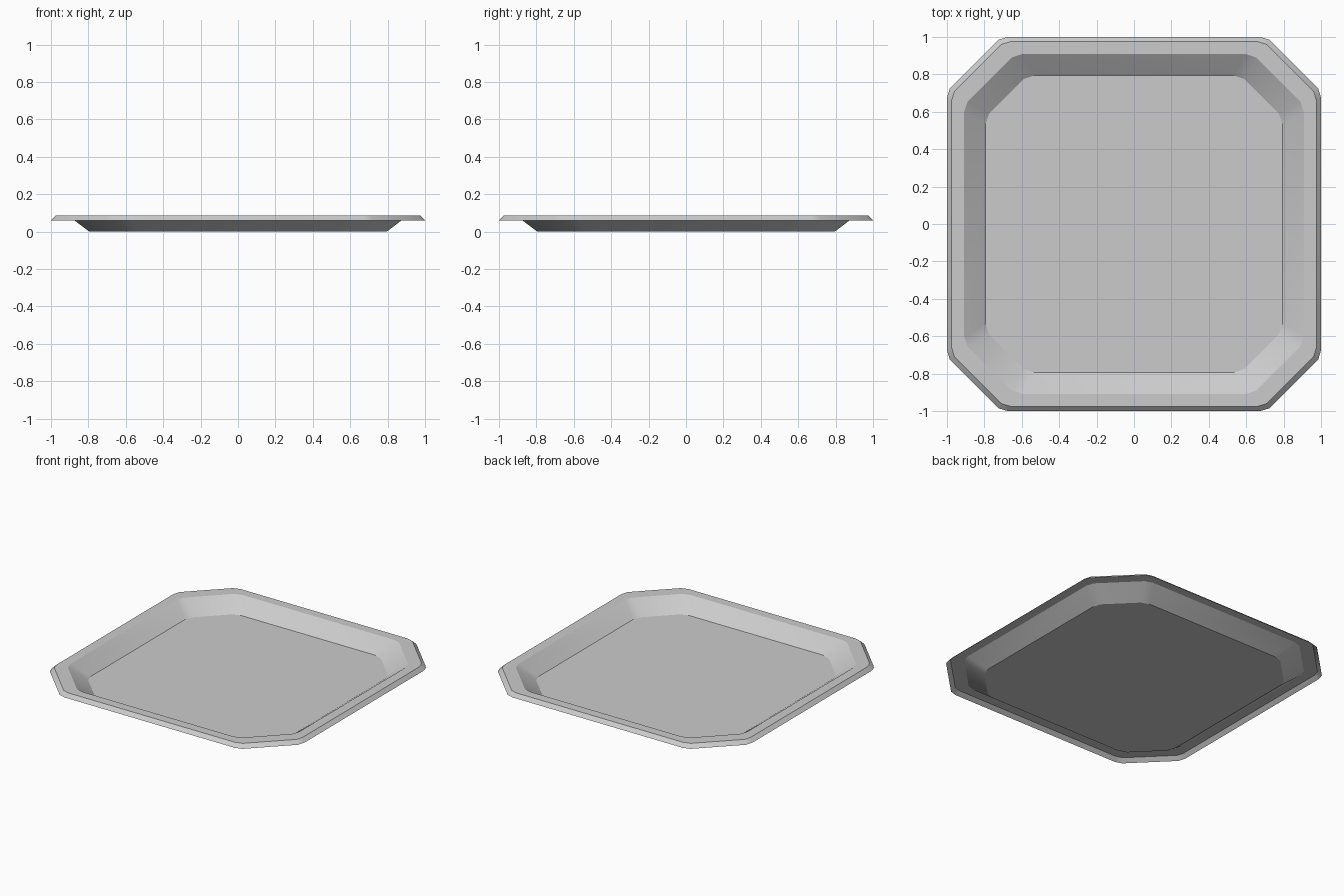
import bpy
import bmesh
import math

cube = bpy.data.objects.get("Cube")
if cube:
    bpy.data.objects.remove(cube, do_unlink=True)

# Plain grey plastic
grey = bpy.data.materials.new("light grey")
grey.use_nodes = True
colour = (0.6, 0.6, 0.6, 1)
grey.diffuse_color = colour
grey.node_tree.nodes["Principled BSDF"].inputs["Base Color"].default_value = colour


def corner_ring(bm, half, straight, bevel_in, bevel_out, z):
    """Square outline with cut corners, each cut eased at both ends."""
    corner = [(half, straight), (bevel_out, bevel_in),
              (bevel_in, bevel_out), (straight, half)]
    ring = []
    for turn in range(4):
        c, s = round(math.cos(turn * math.pi / 2)), round(math.sin(turn * math.pi / 2))
        ring += [bm.verts.new((x * c - y * s, x * s + y * c, z)) for x, y in corner]
    return ring


# Thin sheet: floor, sloping wall, flat rim and turned-down lip
profile = [
    (0.795, 0.53, 0.59, 0.775, 0.0),
    (0.908, 0.60, 0.655, 0.89, 0.086),
    (0.975, 0.66, 0.71, 0.96, 0.086),
    (1.0, 0.675, 0.725, 0.985, 0.06),
]
bm = bmesh.new()
rings = [corner_ring(bm, *row) for row in profile]
bm.faces.new(rings[0])
for inner, outer in zip(rings, rings[1:]):
    for i in range(len(inner)):
        j = (i + 1) % len(inner)
        bm.faces.new((inner[i], outer[i], outer[j], inner[j]))

mesh = bpy.data.meshes.new("tray")
bm.to_mesh(mesh)
bm.free()
tray = bpy.data.objects.new("tray", mesh)
bpy.context.collection.objects.link(tray)
mesh.materials.append(grey)

# Soft corners, crisp rim and floor edges
bpy.ops.object.select_all(action="DESELECT")
tray.select_set(True)
bpy.context.view_layer.objects.active = tray
bpy.ops.object.shade_smooth_by_angle(angle=math.radians(30))
